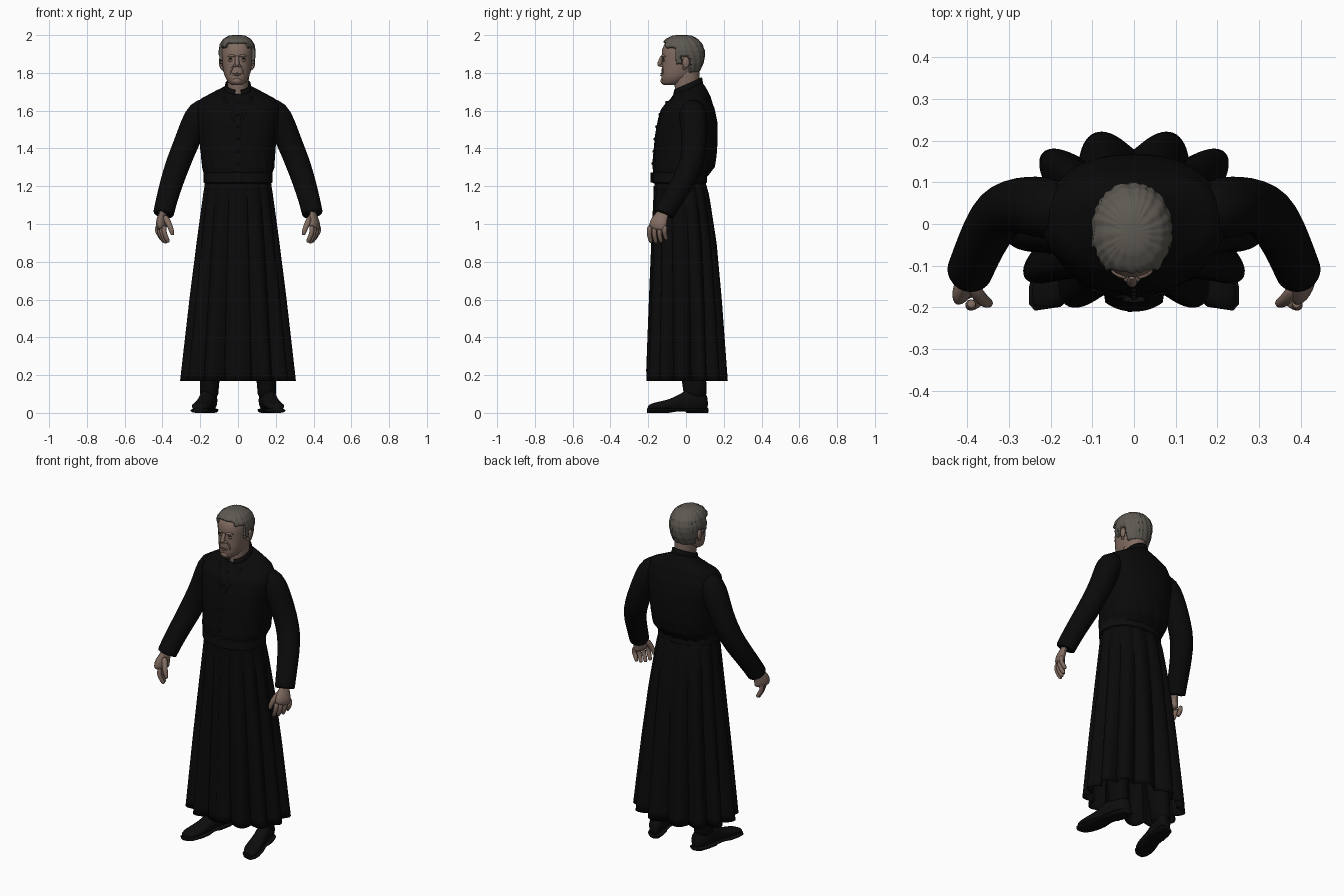
import bpy, math
from math import sin, cos, pi
from mathutils import Vector
from mathutils.bvhtree import BVHTree

cube = bpy.data.objects.get("Cube")
if cube:
    bpy.data.objects.remove(cube)


def material(name, r, g, b):
    m = bpy.data.materials.new(name)
    m.use_nodes = True
    m.diffuse_color = (r, g, b, 1)
    bsdf = m.node_tree.nodes["Principled BSDF"]
    bsdf.inputs["Base Color"].default_value = (r, g, b, 1)
    bsdf.inputs["Roughness"].default_value = 0.8
    return m


CLOTH = material("black cloth", .003, .003, .003)
LEATHER = material("black leather", .004, .004, .004)
SKIN = material("skin", .22, .15, .12)
LIP = material("lip skin", .17, .105, .085)
HAIR = material("grey brown hair", .11, .10, .085)
EYE = material("dark eye", .03, .025, .02)


def loft(name, rings, mat, sub=0, closed=True, thick=0):
    """Skin a list of equal point rings into one smooth object."""
    n = len(rings[0])
    verts = [tuple(p) for ring in rings for p in ring]
    faces = []
    for i in range(len(rings) - 1):
        for j in range(n if closed else n - 1):
            k = (j + 1) % n
            faces.append((i*n + j, i*n + k, i*n + n + k, i*n + n + j))
    if closed and not thick:
        faces += [tuple(range(n))[::-1], tuple(range(len(verts) - n, len(verts)))]
    mesh = bpy.data.meshes.new(name)
    mesh.from_pydata(verts, [], faces)
    mesh.materials.append(mat)
    ob = bpy.data.objects.new(name, mesh)
    bpy.context.collection.objects.link(ob)
    bpy.ops.object.select_all(action='DESELECT')
    ob.select_set(True)
    bpy.context.view_layer.objects.active = ob
    bpy.ops.object.mode_set(mode='EDIT')
    bpy.ops.mesh.select_all(action='SELECT')
    bpy.ops.mesh.normals_make_consistent(inside=False)
    bpy.ops.object.mode_set(mode='OBJECT')
    bpy.ops.object.shade_smooth_by_angle(angle=math.radians(50))
    if thick:
        ob.modifiers.new("thickness", 'SOLIDIFY').thickness = thick
    if sub:
        ob.modifiers.new("smooth", 'SUBSURF').levels = sub
        ob.modifiers["smooth"].render_levels = sub
    return ob


def ring(z, w, yf, yb, n=32, p=1.0, cx=0, grow=lambda t: 0):
    """Level superellipse ring between front yf and back yb."""
    yc, h, pts = (yf + yb) / 2, (yb - yf) / 2, []
    for i in range(n):
        t = 2 * pi * i / n
        g = grow(t)
        c, s = cos(t), sin(t)
        pts.append(Vector((cx + math.copysign(abs(c)**p, c) * (w + g),
                           yc + math.copysign(abs(s)**p, s) * (h + g), z)))
    return pts


def sample(profile, z):
    for a, b in zip(profile, profile[1:]):
        if z <= b[0]:
            f = max(0, (z - a[0]) / (b[0] - a[0]))
            return [u + (v - u) * f for u, v in zip(a, b)]
    return list(profile[-1])


def tube(name, path, radii, mat, flat=1.0, n=12, sub=1, ref=(0, 1, 0)):
    """Round or flattened tube along a path; flat scales it towards ref."""
    path, rings = [Vector(p) for p in path], []
    for i, p in enumerate(path):
        d = (path[min(i + 1, len(path) - 1)] - path[max(i - 1, 0)]).normalized()
        side = d.cross(Vector(ref)).normalized()
        up = side.cross(d)
        r = radii[i] if isinstance(radii, (list, tuple)) else radii
        rings.append([p + side * r * cos(2*pi*j/n) + up * r * flat * sin(2*pi*j/n)
                      for j in range(n)])
    return loft(name, rings, mat, sub)


def blob(name, loc, size, mat):
    rows = [-.99, -.8, -.4, 0, .4, .8, .99]
    x, y, z = loc
    return loft(name, [ring(z + k*size[2], size[0]*math.sqrt(1 - k*k),
                            y - size[1]*math.sqrt(1 - k*k),
                            y + size[1]*math.sqrt(1 - k*k), 12, cx=x)
                       for k in rows], mat)


def front_of(ob):
    """Return a function giving the front surface y of an object at x, z."""
    tree = BVHTree.FromPolygons([v.co for v in ob.data.vertices],
                                [list(f.vertices) for f in ob.data.polygons])
    def hit(x, z, lift=0):
        loc = tree.ray_cast(Vector((x, -2, z)), Vector((0, 1, 0)))[0]
        return Vector((x, (loc.y if loc else 0) - lift, z))
    return hit


# Bodice with sloping neckline and bloused waist
TORSO = [(1.24, .172, -.165, .10), (1.27, .18, -.172, .125), (1.30, .19, -.174, .15),
         (1.36, .195, -.168, .162), (1.45, .205, -.162, .168), (1.54, .215, -.148, .166),
         (1.61, .222, -.127, .152), (1.66, .20, -.10, .13), (1.69, .14, -.082, .11),
         (1.72, .07, -.068, .088)]
rings = []
for k in range(41):
    z = 1.24 + .48 * k / 40
    crease = .004 * max(0, 1 - (z - 1.25) / .2)
    r = ring(*sample(TORSO, z), n=64, p=.88, grow=lambda t: crease * sin(17*t + 30*z))
    for q in r:
        q.z += .4 * (q.y - .02) * min(1, max(0, (z - 1.63) / .09))
    rings.append(r)
chest = front_of(loft("bodice", rings, CLOTH))

# Skirt with thirteen deepening folds
SKIRT = [(.17, .287, -.20, .205), (.6, .245, -.187, .18), (.9, .212, -.177, .157),
         (1.15, .182, -.167, .122), (1.25, .168, -.165, .095)]
rings = []
for k in range(25):
    z = .17 + 1.08 * k / 24
    depth = .006 + .042 * (1 - k / 24)
    rings.append(ring(*sample(SKIRT, z), n=208, p=.9, grow=lambda t:
                      depth * (abs(sin(6.5 * (t - pi/2))) - .55)
                      * (.45 if abs(t - 1.5*pi) < .23 else 1)))
skirt = front_of(loft("skirt", rings, CLOTH, thick=.006))

# Belt, buckle, placket and buttons
loft("belt", [ring(z, .176 + g, -.172 - g, .104 + g, 48, .92)
              for z, g in ((1.215, 0), (1.22, .006), (1.27, .006), (1.275, 0))], LEATHER)
tube("buckle", [(0, -.18, 1.22), (0, -.18, 1.272)], .028, LEATHER, .3, 8, 0)
tube("skirt_placket", [skirt(-.01, 1.2 - .98*k/12) for k in range(13)], .008, CLOTH, .5, 6, 0)
tube("bodice_placket", [chest(0, 1.29 + .36*k/8) for k in range(9)], .016, CLOTH, .3, 8, 0)
for k in range(6):
    blob("button", chest(0, 1.32 + .065*k, .005), (.007, .006, .007), LEATHER)

# Standing collar, open at the throat, over the neck
arc = [-pi/2 + .25 + (2*pi - .5) * k / 30 for k in range(31)]
loft("collar", [[(r*cos(t), .01 + (r + .008)*sin(t), z + .033*sin(t)) for t in arc]
                for z, r in ((1.70, .075), (1.72, .071), (1.743, .067))],
     CLOTH, closed=False, thick=.007)
loft("neck", [ring(1.66, .058, -.058, .07), ring(1.72, .056, -.058, .07),
              ring(1.77, .057, -.07, .072), ring(1.82, .06, -.07, .07)], SKIN)

# Head
CX = -.005
HEAD = [(1.736, .028, -.118, -.05), (1.75, .048, -.128, -.015), (1.78, .064, -.131, .035),
        (1.81, .073, -.129, .06), (1.85, .079, -.127, .078), (1.89, .083, -.127, .086),
        (1.92, .084, -.127, .085), (1.95, .077, -.116, .073), (1.972, .06, -.094, .05),
        (1.988, .028, -.058, .015)]
face = front_of(loft("head", [ring(*r, n=32, p=.92, cx=CX) for r in HEAD], SKIN))


# Hair shell that rises from the scalp above the hairline
def hairline(y):
    for limit, z in ((-.10, 1.952), (-.05, 1.93), (-.022, 1.845), (.012, 1.885)):
        if y < limit:
            return z
    return 1.80


rings = []
for k in range(49):
    row = sample(HEAD, 1.775 + .213 * k / 48)
    z, w, yf, yb = row
    yc, h = (yf + yb) / 2, (yb - yf) / 2
    rise = .010 * max(0, (z - 1.93) / .06)

    def grow(t):
        over = z - hairline(yc + h * sin(t))
        lock = .0022 * sin(22*t + 45*z + 2*sin(5*t))
        return -.012 + .025 * min(1, max(0, over / .012 + .4)) + lock
    rings.append(ring(z + rise, w, yf, yb, 96, .92, CX, grow))
top = rings[-1]
mid = sum(top, Vector()) / len(top)
rings.append([mid + (q - mid) * .4 + Vector((0, 0, .003)) for q in top])
loft("hair", rings, HAIR)

# Face features
tube("nose", [face(CX, 1.893, -.003), face(CX, 1.87, .006), face(CX, 1.845, .015),
              face(CX, 1.835, .008)], [.009, .011, .014, .011], SKIN)
tube("upper_lip", [face(CX + .027*k, 1.797, .0005) for k in (-1, -.5, 0, .5, 1)],
     [.002, .005, .006, .005, .002], LIP, .7, ref=(0, 0, 1))
tube("lower_lip", [face(CX + .022*k, 1.788, .0005) for k in (-1, -.5, 0, .5, 1)],
     [.002, .005, .007, .005, .002], SKIN, .7, ref=(0, 0, 1))
blob("chin", (CX, -.117, 1.758), (.026, .018, .02), SKIN)
for s in (1, -1):
    blob("nostril", face(CX + s*.012, 1.838, .003), (.009, .01, .008), SKIN)
    blob("eye", face(CX + s*.032, 1.876, -.002), (.012, .005, .005), EYE)
    blob("lower_lid", face(CX + s*.032, 1.866, -.003), (.016, .007, .006), SKIN)
    tube("brow", [face(CX + s*x, z, .002) for x, z in ((.01, 1.888), (.03, 1.893), (.052, 1.886))],
         [.006, .008, .005], SKIN, ref=(0, 0, 1))
    tube("cheek_fold", [face(CX + s*x, z) for x, z in ((.02, 1.84), (.032, 1.815), (.036, 1.79))],
         [.004, .006, .003], SKIN)
    blob("ear", (CX + s*.085, .0, 1.855), (.011, .019, .031), SKIN)
    blob("ear_lobe", (CX + s*.08, -.008, 1.828), (.008, .01, .012), SKIN)

# Paired parts, built by side
for s, side in ((1, "left"), (-1, "right")):
    def P(*pts):
        return [(s*x, y, z) for x, y, z in pts]

    # Sleeve and lapel
    tube(side + "_sleeve", P((.14, .03, 1.635), (.20, .035, 1.592), (.235, .043, 1.52),
         (.273, .046, 1.43), (.308, .036, 1.345), (.335, .012, 1.27), (.365, -.045, 1.175),
         (.388, -.10, 1.085), (.394, -.115, 1.055), (.395, -.117, 1.05)),
         [.05, .076, .073, .067, .066, .064, .059, .056, .056, .052], CLOTH, n=20)
    tube(side + "_lapel", [chest(s*x, z, .001) for x, z in
         ((.075, 1.675), (.06, 1.64), (.04, 1.60), (.02, 1.56), (.003, 1.525))],
         .009, CLOTH, .45, 8)

    # Hand with curled fingers and thumb
    tube(side + "_palm", P((.395, -.11, 1.085), (.397, -.125, 1.05), (.405, -.145, 1.015),
         (.407, -.15, .985), (.402, -.152, .97)), [.032, .034, .05, .052, .042],
         SKIN, .5, ref=(1, -.45, 0))
    for k in range(4):
        x, y, drop = .388 + .012*k, -.19 + .027*k, (.004, 0, .004, .018)[k]
        tube(side + "_finger", P((x, y, .995), (x + .006, y - .006, .965),
             (x - .004, y - .004, .932 + drop), (x - .018, y + .004, .904 + drop),
             (x - .021, y + .006, .898 + drop)), [.014, .0145, .0135, .012, .007], SKIN, n=8)
    tube(side + "_thumb", P((.39, -.145, 1.045), (.37, -.175, 1.01), (.355, -.188, .975),
         (.347, -.19, .948), (.346, -.19, .94)), [.018, .018, .015, .012, .007], SKIN, n=8)

    # Trouser leg
    tube(side + "_trouser_leg", P((.09, -.01, 1.0), (.12, 0, .6), (.145, .035, .25),
         (.153, .048, .12), (.153, .05, .075)), [.075, .07, .056, .05, .052], CLOTH, 1.25, 16)

    # Shoe turned slightly outward, with sole and heel
    def shoe_ring(d, w, low, high):
        cx, y = .143 + .2*d, .115 - d
        return [(s*(cx + w*cos(t)), y - .15*w*cos(t),
                 low + (high - low) * (max(0, .5 + .62*sin(t)) if sin(t) < 0 else .5 + .5*sin(t)))
                for t in (2*pi*j/16 for j in range(16))]
    UPPER = ((0, .022, .08), (.012, .038, .11), (.05, .045, .13), (.11, .044, .125),
             (.16, .043, .092), (.21, .05, .07), (.26, .052, .06), (.3, .043, .05),
             (.318, .026, .036))
    loft(side + "_shoe", [shoe_ring(d, w, .015, h) for d, w, h in UPPER], LEATHER, 1)
    loft(side + "_sole", [shoe_ring(d, w + .005, .008 if d < .2 else 0, .025)
                          for d, w, h in UPPER], LEATHER)
    loft(side + "_heel", [shoe_ring(d, w + .003, 0, .022) for d, w, h in UPPER[:4]], LEATHER)
